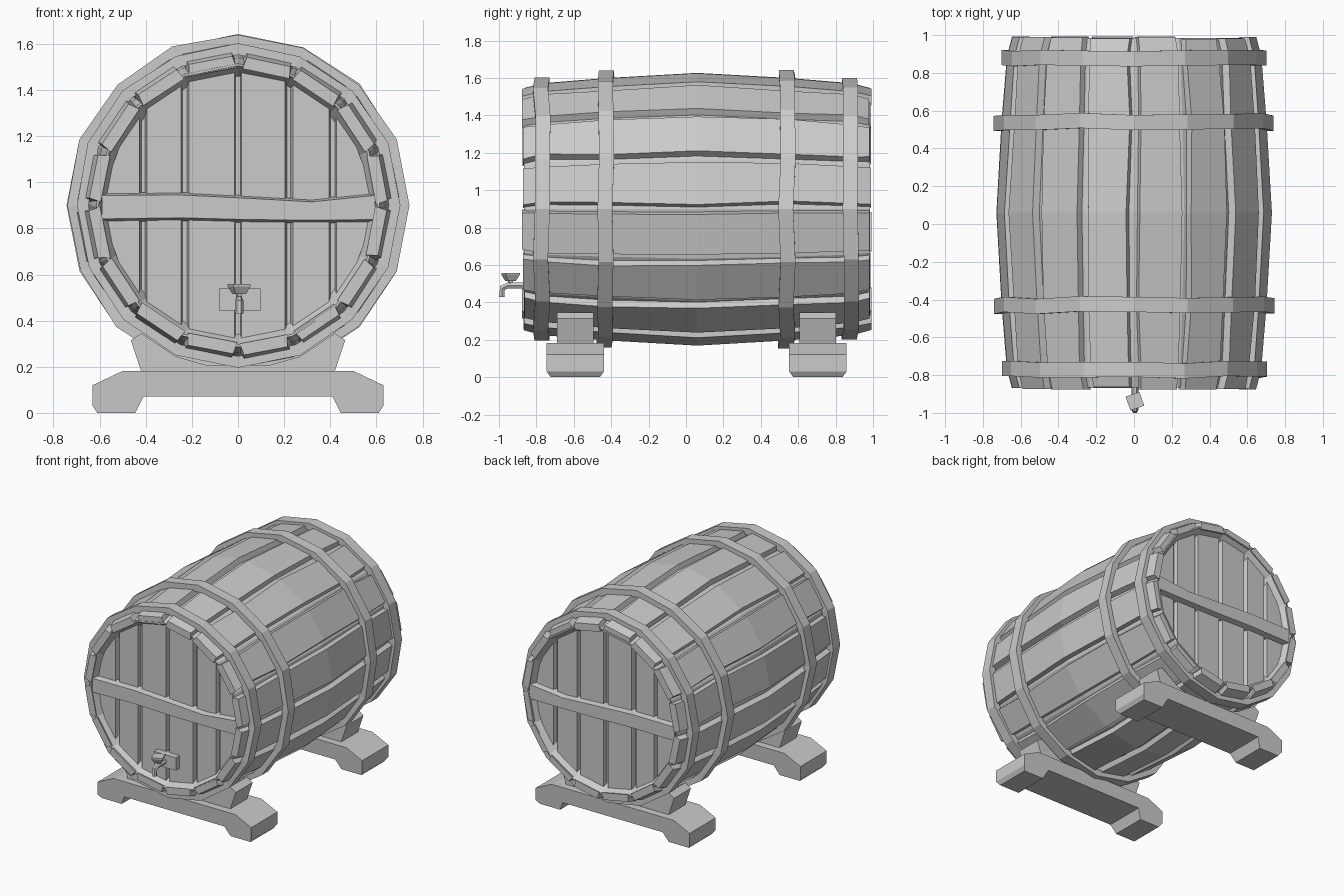
import bpy, bmesh, random
from math import sin, cos, pi, radians, sqrt, atan2
from mathutils import Vector

if "Cube" in bpy.data.objects:
    bpy.data.objects.remove(bpy.data.objects["Cube"])

random.seed(4)
ZC, YC, N = 0.90, 0.06, 16


def jit(a):
    return random.uniform(-a, a)


def pt(r, a, y):
    """Point on the barrel: radius, angle from the top, position on the axis."""
    return (r * sin(a), y, ZC + r * cos(a))


def loft(name, rings, cyclic=False):
    """Skin equal-length closed rings; cap the ends or join last to first."""
    bm = bmesh.new()
    vs = [[bm.verts.new(p) for p in ring] for ring in rings]
    n = len(rings[0])
    for k in range(len(vs) if cyclic else len(vs) - 1):
        a, b = vs[k], vs[(k + 1) % len(vs)]
        for i in range(n):
            j = (i + 1) % n
            bm.faces.new((a[i], a[j], b[j], b[i]))
    if not cyclic:
        bm.faces.new(vs[0])
        bm.faces.new(vs[-1])
    bmesh.ops.recalc_face_normals(bm, faces=bm.faces)
    me = bpy.data.meshes.new(name)
    bm.to_mesh(me)
    bm.free()
    ob = bpy.data.objects.new(name, me)
    bpy.context.collection.objects.link(ob)
    return ob


def ring16(r, y, wob=0.0):
    return [pt(r, 2 * pi * i / N, y + jit(wob)) for i in range(N)]


def radius(y):
    """Outer stave radius along the bulging barrel."""
    keys = [(-0.87, 0.645), (-0.77, 0.672), (-0.43, 0.70), (0.06, 0.728),
            (0.55, 0.70), (0.89, 0.672), (0.99, 0.645)]
    for (y0, r0), (y1, r1) in zip(keys, keys[1:]):
        if y <= y1:
            return r0 + (r1 - r0) * max(0, y - y0) / (y1 - y0)
    return keys[-1][1]


# inner shell with recessed ends
ys = (-0.865, -0.77, -0.43, 0.06, 0.55, 0.89, 0.985)
shell = [ring16(0.56, -0.79), ring16(0.605, -0.865)]
shell += [ring16(radius(y) - 0.032, y) for y in ys]
shell += [ring16(0.605, 0.985), ring16(0.56, 0.91)]
loft("barrel_shell", shell)

# raised staves between the grooves
for i in range(N):
    mid = 2 * pi * (i + 0.5) / N
    dr = jit(0.004)
    y0, y1 = -0.87 + jit(0.007), 0.985 + jit(0.007)
    rings = []
    for y in (y0, -0.77, -0.43, 0.06, 0.55, 0.89, y1):
        r = radius(y) + dr
        aL, aR = radians(8.7 + jit(0.9)), radians(8.7 + jit(0.9))
        e = radians(1.5)
        rings.append([pt(r - 0.05, mid - aL - e, y), pt(r, mid - aL, y),
                      pt(r, mid + aR, y), pt(r - 0.05, mid + aR + e, y)])
    loft(f"stave_{i + 1}", rings)

# hoops
for i, (y, r) in enumerate([(-0.77, 0.702), (-0.43, 0.742), (0.54, 0.742), (0.88, 0.702)]):
    w, t = 0.04, 0.05
    offs = [jit(0.008) for _ in range(N)]
    rr = [r + jit(0.004) for _ in range(N)]
    rings = []
    for k in range(N):
        a, yy = 2 * pi * k / N, y + offs[k]
        rings.append([pt(rr[k] - t, a, yy - w), pt(rr[k], a, yy - w),
                      pt(rr[k], a, yy + w), pt(rr[k] - t, a, yy + w)])
    loft(f"hoop_{i + 1}", rings, cyclic=True)


# head planks and crossbar, at both ends
def chord(x, r):
    """Half height of the 16-sided head at x."""
    a = atan2(abs(x), sqrt(max(r * r - x * x, 0)))
    s = 2 * pi / N
    k = min(int(a / s), N // 4 - 1)
    x0, z0, x1, z1 = r * sin(k * s), r * cos(k * s), r * sin(k * s + s), r * cos(k * s + s)
    return z0 + (z1 - z0) * (abs(x) - x0) / (x1 - x0)


cuts = [-0.585, -0.41, -0.23, 0.0, 0.22, 0.41, 0.585]
for end, yf, d in (("front", -0.82, 1), ("back", 0.94, -1)):
    for i, (a, b) in enumerate(zip(cuts, cuts[1:])):
        rings = []
        for inset, y in ((0.016, yf), (0.006, yf + d * 0.04)):
            xs = [a + inset + jit(0.003), (a + b) / 2, b - inset + jit(0.003)]
            top = [(x, y, ZC + chord(x, 0.59)) for x in xs]
            bot = [(x, y, ZC - chord(x, 0.59)) for x in reversed(xs)]
            rings.append(top + bot)
        loft(f"{end}_head_plank_{i + 1}", rings)
    rings = []
    for x, z0, z1 in ((-0.59, 0.835, 0.955), (-0.25, 0.84, 0.957), (0.05, 0.832, 0.942),
                      (0.32, 0.83, 0.927), (0.595, 0.832, 0.955)):
        rings.append([(x, yf - d * 0.04, z0 + 0.006), (x, yf - d * 0.04, z1 - 0.012),
                      (x, yf + d * 0.02, z1), (x, yf + d * 0.02, z0 - 0.008)])
    loft(f"{end}_crossbar", rings)

# stands: a footed base with a cradle block on top
half = [(0.41, 0.07), (0.445, 0.0), (0.61, 0.0), (0.63, 0.03), (0.63, 0.12), (0.50, 0.182)]
cradle = [(0.41, 0.15), (0.465, 0.315), (0.42, 0.345), (0.27, 0.245), (0.13, 0.205)]


def profile(pts):
    return pts + [(-x, z) for x, z in reversed(pts)]


for end, y in (("front", -0.592), ("back", 0.705)):
    rings = []
    for dy, inset in ((-0.153, 0), (0.153, 0)):
        rings.append([(x, y + dy * (0.86 if z == 0 else 1), z) for x, z in profile(half)])
    loft(f"{end}_stand_base", rings)
    loft(f"{end}_cradle", [[(x, y + dy, z) for x, z in profile(cradle)] for dy in (-0.098, 0.098)])


# tap on the front head
def box(name, x0, x1, y0, y1, z0, z1):
    return loft(name, [[(x0, y, z0), (x1, y, z0), (x1, y, z1), (x0, y, z1)] for y in (y0, y1)])


box("tap_block", -0.083, 0.097, -0.865, -0.80, 0.445, 0.54)
path = [((0.005, -0.84, 0.49), (0, 0, 1)), ((0.005, -0.955, 0.49), (0, 0, 1)),
        ((0.005, -0.982, 0.477), (0, -0.7, 0.7)), ((0.005, -0.985, 0.43), (0, -1, 0))]
pipe = []
for c, up in path:
    pipe.append([tuple(Vector(c) + 0.018 * (cos(k * pi / 3) * Vector((1, 0, 0)) + sin(k * pi / 3) * Vector(up)))
                 for k in range(6)])
loft("tap_spout", pipe)


def square(r, z, n=4):
    return [(0.005 + r * cos(2 * pi * k / n + 1.12), -0.938 + r * sin(2 * pi * k / n + 1.12), z)
            for k in range(n)]


loft("tap_handle", [square(0.014, 0.49), square(0.014, 0.515), square(0.032, 0.515),
                    square(0.055, 0.548), square(0.055, 0.558)])
